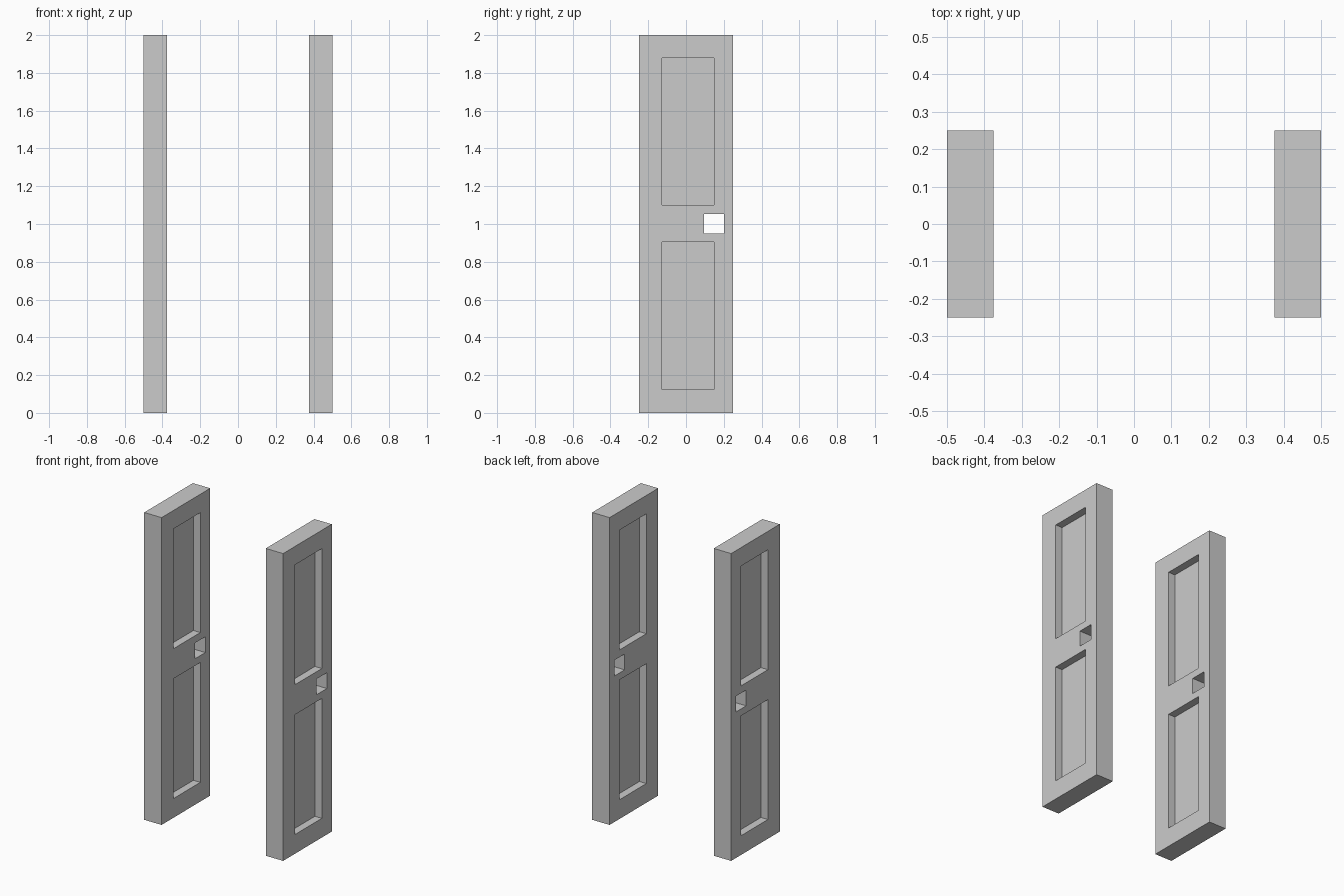
import bpy

old = bpy.data.objects.get("Cube")
if old:
    bpy.data.objects.remove(old, do_unlink=True)

THICK = 0.125
RECESS = 0.05
DOOR_X = 0.4375

# Plain grey paint
grey = bpy.data.materials.new("light_grey")
grey.use_nodes = True
COLOUR = (0.6, 0.6, 0.6, 1)
grey.diffuse_color = COLOUR
grey.node_tree.nodes["Principled BSDF"].inputs["Base Color"].default_value = COLOUR


def box(name, x, y, z):
    """Box from (low, high) pairs along each axis."""
    bpy.ops.mesh.primitive_cube_add(size=1, location=[sum(p) / 2 for p in (x, y, z)])
    ob = bpy.context.object
    ob.name = name
    ob.scale = [p[1] - p[0] for p in (x, y, z)]
    bpy.ops.object.transform_apply(location=True, rotation=False, scale=True)
    return ob


def carve(target, x, y, z):
    """Cut a box out of the target."""
    cutter = box("cutter", x, y, z)
    cutter.hide_render = True
    mod = target.modifiers.new("carve", "BOOLEAN")
    mod.operation = "DIFFERENCE"
    mod.solver = "EXACT"
    mod.object = cutter
    bpy.context.view_layer.objects.active = target
    bpy.ops.object.modifier_apply(modifier=mod.name)
    bpy.data.objects.remove(cutter, do_unlink=True)


# Door slab
half = THICK / 2
door = box("left_door", (-half, half), (-0.25, 0.25), (0, 2))
door.data.materials.append(grey)

# Recessed panels on both faces
floor = half - RECESS
for z in ((0.125, 0.905), (1.1, 1.88)):
    for x in ((floor, 0.1), (-0.1, -floor)):
        carve(door, x, (-0.128, 0.148), z)

# Square handle hole through the slab
carve(door, (-0.1, 0.1), (0.095, 0.2), (0.95, 1.053))

# Matching door on the other side
door.location.x = DOOR_X
twin = door.copy()
twin.data = door.data.copy()
twin.name = "right_door"
twin.location.x = -DOOR_X
bpy.context.collection.objects.link(twin)
